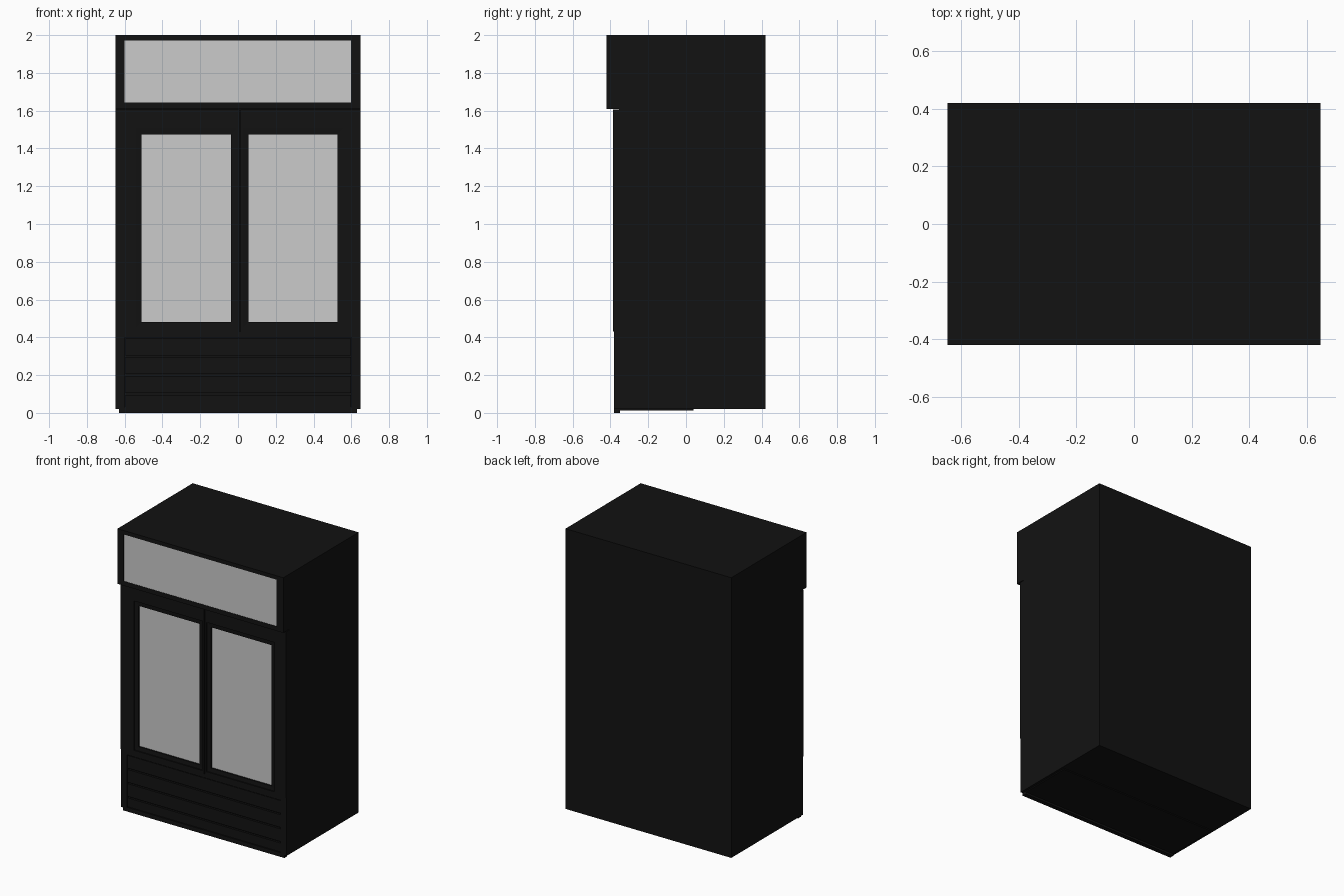
import bpy, bmesh

if "Cube" in bpy.data.objects:
    bpy.data.objects.remove(bpy.data.objects["Cube"])

black = bpy.data.materials.new("black_paint")
black.diffuse_color = (0.006, 0.006, 0.006, 1)
black.use_nodes = True
black.node_tree.nodes["Principled BSDF"].inputs["Base Color"].default_value = black.diffuse_color


def nested(name, rings, mat=black):
    """Solid made of successive rectangles (x0, x1, z0, z1, y), bridged and capped."""
    bm = bmesh.new()
    loops = [[bm.verts.new(p) for p in
              ((a, y, c), (b, y, c), (b, y, d), (a, y, d))]
             for a, b, c, d, y in rings]
    for lo, hi in zip(loops, loops[1:]):
        for i in range(4):
            j = (i + 1) % 4
            bm.faces.new((lo[i], lo[j], hi[j], hi[i]))
    bm.faces.new(loops[0])
    bm.faces.new(loops[-1])
    bmesh.ops.recalc_face_normals(bm, faces=bm.faces)
    mesh = bpy.data.meshes.new(name)
    bm.to_mesh(mesh)
    bm.free()
    ob = bpy.data.objects.new(name, mesh)
    bpy.context.collection.objects.link(ob)
    if mat:
        mesh.materials.append(mat)
    return ob


def box(name, x0, x1, y0, y1, z0, z1, mat=black):
    return nested(name, [(x0, x1, z0, z1, y1), (x0, x1, z0, z1, y0)], mat)


W = 0.648

# Cabinet shell
box("cabinet", -W, W, -0.355, 0.42, 0.02, 2.0)

# Header box with a light sign panel
header = (-W, W, 1.61, 2.0)
sign = (-0.60, 0.597, 1.642, 1.972)
nested("header", [header + (-0.355,), header + (-0.42,),
                  sign + (-0.42,), sign + (-0.41,)])
box("sign_panel", *sign[:2], -0.418, -0.41, *sign[2:], None)

# Two doors with stepped frames and recessed glass
for side, x0, x1, g0, g1 in (("left", -W, 0.007, -0.512, -0.037),
                             ("right", 0.013, W, 0.055, 0.527)):
    outer = (x0, x1, 0.43, 1.605)
    lip = (g0 - 0.03, g1 + 0.03, 0.45, 1.505)
    glass = (g0, g1, 0.48, 1.475)
    nested(side + "_door", [outer + (-0.355,), outer + (-0.387,),
                            lip + (-0.387,), lip + (-0.38,),
                            glass + (-0.378,), glass + (-0.362,)])
    box(side + "_glass", g0, g1, -0.368, -0.362, 0.48, 1.475, None)

# Lower front with a recessed grille bay
base = (-W, W, 0.02, 0.43)
bay = (-0.60, 0.60, 0.03, 0.40)
nested("base_front", [base + (-0.355,), base + (-0.382,),
                      bay + (-0.382,), bay + (-0.362,)])
for i in range(4):
    box(f"grille_slat_{i + 1}", -0.598, 0.598, -0.377, -0.362,
        0.032 if i == 0 else 0.1 * i + 0.005, 0.1 * (i + 1) - 0.005)

# Kick strip and floor plate
box("kick_strip", -0.63, 0.63, -0.382, -0.35, 0.0, 0.02)
box("floor_plate", -0.63, 0.63, -0.35, 0.04, 0.013, 0.02)
